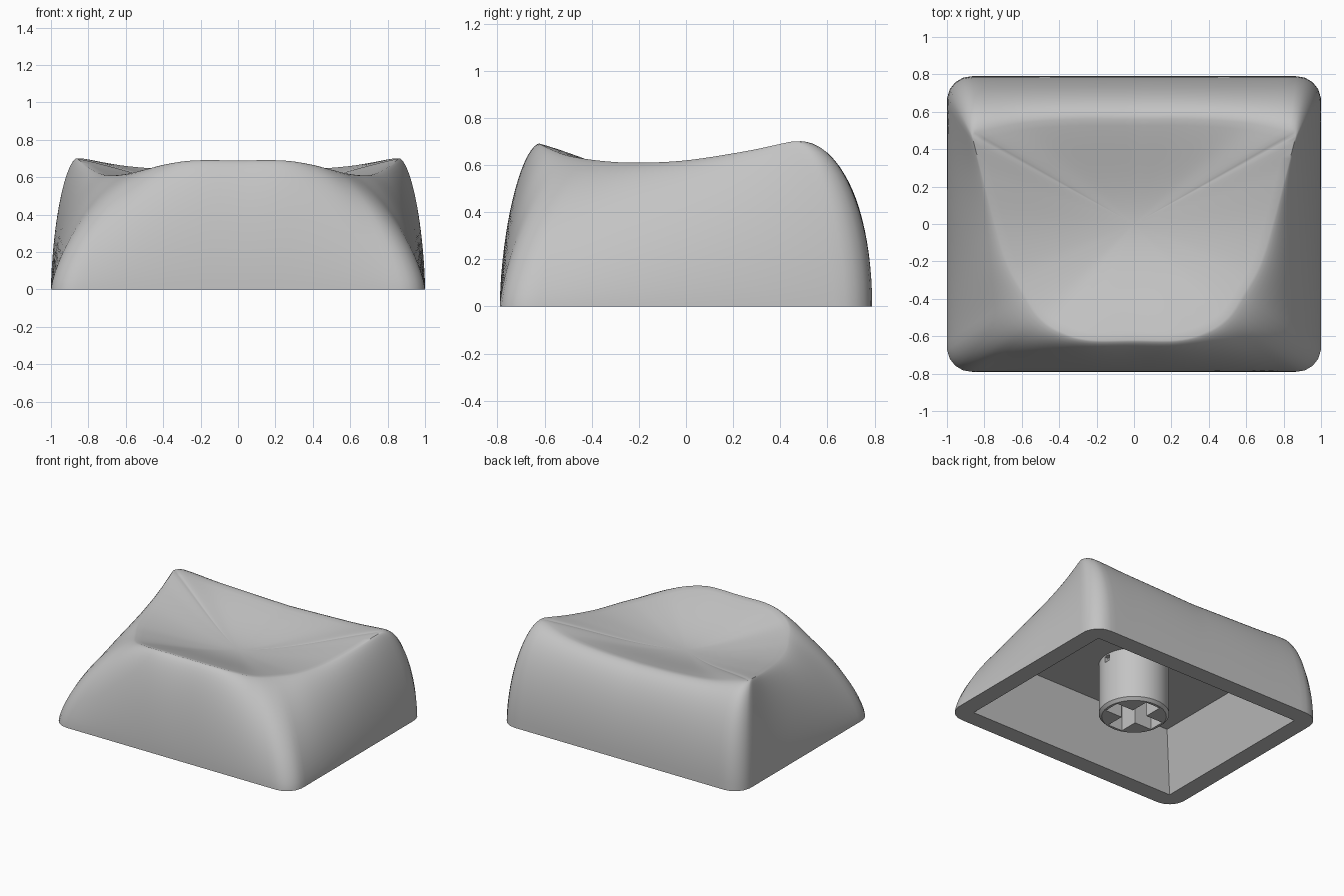
import bpy
import bmesh
from math import sin, cos, pi, radians
from mathutils import Vector

default_cube = bpy.data.objects.get("Cube")
if default_cube:
    bpy.data.objects.remove(default_cube, do_unlink=True)

HALF_X, HALF_Y, CORNER = 1.0, 0.79, 0.13
HALF_STEPS, WALL_STEPS, DISH_STEPS = 72, 18, 16
DISH_LOW = 0.52

grey = bpy.data.materials.new("grey_plastic")
grey.use_nodes = True
GREY_VALUE = (0.55, 0.55, 0.55, 1)
grey.diffuse_color = GREY_VALUE
grey.node_tree.nodes["Principled BSDF"].inputs["Base Color"].default_value = GREY_VALUE


def finish(bm, name):
    """Turn a bmesh into a grey object."""
    bmesh.ops.recalc_face_normals(bm, faces=bm.faces)
    mesh = bpy.data.meshes.new(name)
    bm.to_mesh(mesh)
    bm.free()
    mesh.materials.append(grey)
    obj = bpy.data.objects.new(name, mesh)
    bpy.context.collection.objects.link(obj)
    return obj


def make_box(name, bottom, top, z_low, z_high, centre=(0, 0)):
    """Box or tapered block from its bottom and top half sizes."""
    bm = bmesh.new()
    bmesh.ops.create_cube(bm, size=2)
    for v in bm.verts:
        half, z = (top, z_high) if v.co.z > 0 else (bottom, z_low)
        v.co = (centre[0] + v.co.x * half[0], centre[1] + v.co.y * half[1], z)
    return finish(bm, name)


def activate(obj):
    bpy.ops.object.select_all(action="DESELECT")
    obj.select_set(True)
    bpy.context.view_layer.objects.active = obj


def cut(obj, cutter):
    """Subtract the cutter and remove it."""
    cutter.hide_render = True
    activate(obj)
    mod = obj.modifiers.new("cut", "BOOLEAN")
    mod.operation, mod.solver, mod.object = "DIFFERENCE", "EXACT", cutter
    bpy.ops.object.modifier_apply(modifier=mod.name)
    bpy.data.objects.remove(cutter, do_unlink=True)


def smooth(obj, degrees):
    activate(obj)
    bpy.ops.object.shade_smooth_by_angle(angle=radians(degrees))


def base_point(u):
    """Left half of the rounded base outline, front middle to back middle."""
    flat, side, arc = HALF_X - CORNER, 2 * (HALF_Y - CORNER), CORNER * pi / 2
    d = u * (2 * flat + 2 * arc + side)
    if d <= flat:
        return Vector((d, -HALF_Y, 0))
    d -= flat
    if d <= arc:
        a = d / CORNER
        return Vector((flat + CORNER * sin(a), -side / 2 - CORNER * cos(a), 0))
    d -= arc
    if d <= side:
        return Vector((HALF_X, d - side / 2, 0))
    d -= side
    if d <= arc:
        a = d / CORNER
        return Vector((flat + CORNER * cos(a), side / 2 + CORNER * sin(a), 0))
    return Vector((flat - (d - arc), HALF_Y, 0))


# Rim of the dish: outline position, x, y, z, roundness of the wall below
RIM = [
    (0, 0, -.62, .69, 1.7), (.07, .23, -.62, .69, 1.7),
    (.16, .38, -.58, .67, 1.6), (.25, .5, -.5, .64, 1.4),
    (.31, .58, -.38, .62, 1.4), (.4, .67, -.22, .61, 1.5),
    (.5, .74, 0, .62, 1.6), (.6, .81, .26, .66, 1.6),
    (.69, .86, .45, .7, 1.7), (.72, .86, .48, .7, 1.8),
    (.75, .83, .49, .7, 2), (.83, .6, .54, .66, 2),
    (.91, .32, .56, .64, 2), (1, 0, .56, .63, 2),
]


def rim_at(u):
    """Smooth interpolation of the rim table."""
    i = max(k for k in range(len(RIM) - 1) if RIM[k][0] <= u)

    def slope(k, c):
        a, b = RIM[max(k - 1, 0)], RIM[min(k + 1, len(RIM) - 1)]
        return (b[c] - a[c]) / (b[0] - a[0])

    p, q = RIM[i], RIM[i + 1]
    w = q[0] - p[0]
    t = (u - p[0]) / w
    ease = t * t * (3 - 2 * t)
    return [p[c] + (q[c] - p[c]) * ease
            + w * t * (1 - t) * ((1 - t) * slope(i, c) - t * slope(i + 1, c))
            for c in range(1, 5)]


# Body: walls curving up to the rim, then the dish sinking to its middle
columns = []
for k in range(HALF_STEPS + 1):
    u = k / HALF_STEPS
    foot = base_point(u)
    x, y, z, power = rim_at(u)
    rim = Vector((x, y, 0))
    column = []
    for j in range(WALL_STEPS + 1):
        a = pi / 2 * j / WALL_STEPS
        rise = max(sin(a), 0) ** (2 / power)
        inward = 1 - max(cos(a), 0) ** (2 / power)
        p = foot.lerp(rim, inward)
        p.z = z * rise
        column.append(p)
    for j in range(1, DISH_STEPS):
        s = 1 - j / DISH_STEPS
        p = rim * s
        p.z = DISH_LOW + (z - DISH_LOW) * s * s * (2 - s)
        column.append(p)
    columns.append(column)
mirrored = [[Vector((-p.x, p.y, p.z)) for p in c] for c in columns[-2:0:-1]]

bm = bmesh.new()
grid = [[bm.verts.new(p) for p in c] for c in columns + mirrored]
middle = bm.verts.new((0, 0, DISH_LOW))
for i, here in enumerate(grid):
    after = grid[(i + 1) % len(grid)]
    for j in range(len(here) - 1):
        bm.faces.new((here[j], after[j], after[j + 1], here[j + 1]))
    bm.faces.new((here[-1], after[-1], middle))
bm.faces.new([c[0] for c in grid])
body = finish(bm, "keycap_body")

# Hollow underside with sloping inner walls
cut(body, make_box("cavity_cutter", (.87, .66), (.73, .52), 0, .4))
smooth(body, 40)

# Stem with a chamfered foot, cross socket and small side notches
bm = bmesh.new()
bmesh.ops.create_cone(bm, cap_ends=True, segments=48, radius1=.24,
                      radius2=.24, depth=.42)
bmesh.ops.translate(bm, verts=bm.verts, vec=(0, 0, .21))
foot_edges = [e for e in bm.edges if all(v.co.z < .01 for v in e.verts)]
bmesh.ops.bevel(bm, geom=foot_edges, offset=.02, segments=1, affect="EDGES")
stem = finish(bm, "stem")
for half in ((.2, .06), (.06, .2)):
    cut(stem, make_box("socket_cutter", half, half, -.1, .34))
for side in (-1, 1):
    cut(stem, make_box("notch_cutter", (.03, .025), (.03, .025), .345, .39,
                       (side * .24, 0)))
smooth(stem, 30)
